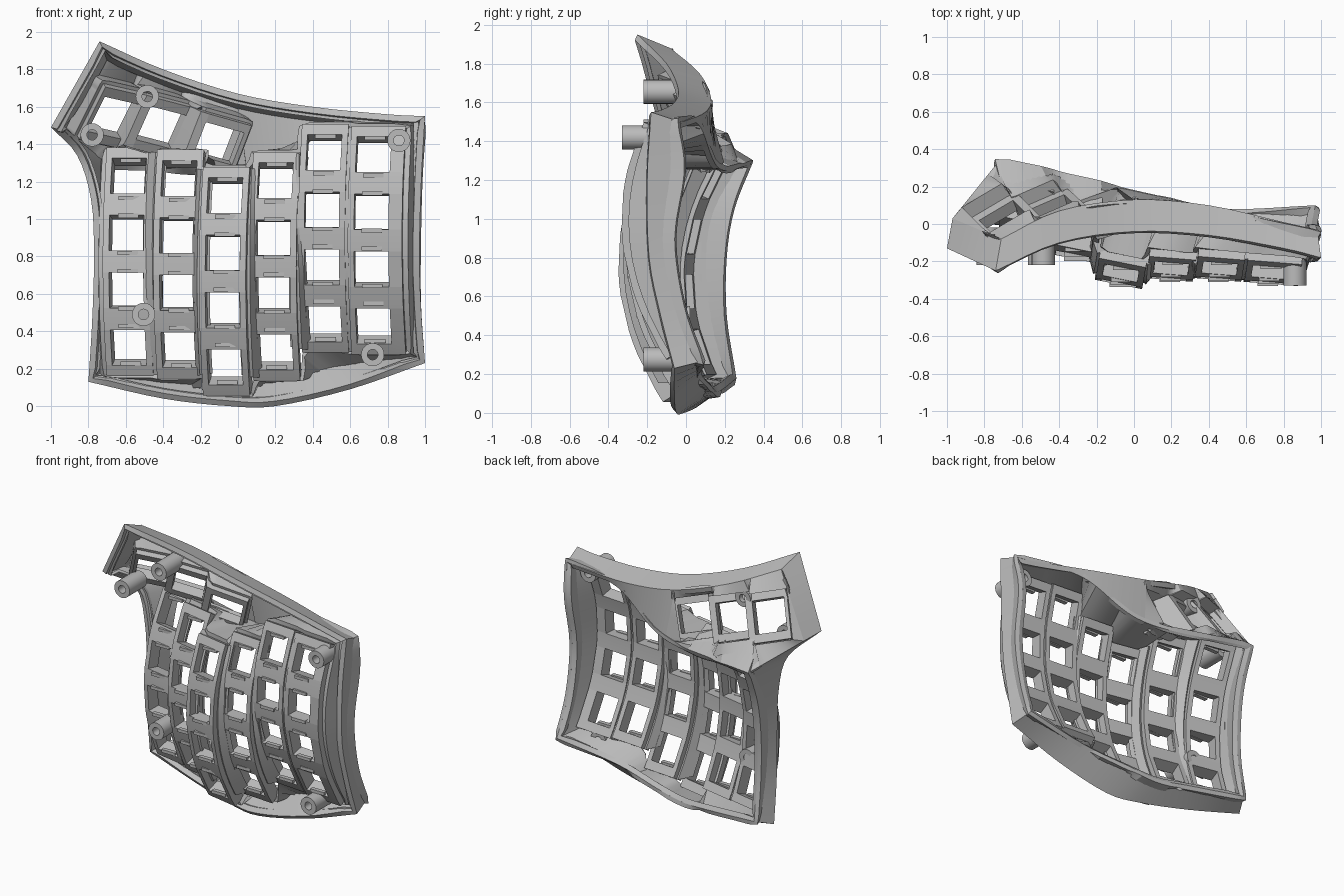
import bpy
import bmesh
from math import sin, cos, pi, radians
from mathutils import Vector

if "Cube" in bpy.data.objects:
    bpy.data.objects.remove(bpy.data.objects["Cube"])

grey = bpy.data.materials.new("case_grey")
grey.use_nodes = True
colour = (0.5, 0.5, 0.5, 1)
grey.diffuse_color = colour
grey.node_tree.nodes["Principled BSDF"].inputs["Base Color"].default_value = colour


def path(points, steps=4):
    """Smooth curve through the points, with the given steps per span."""
    p = [Vector(v) for v in points]
    p = [p[0] * 2 - p[1]] + p + [p[-1] * 2 - p[-2]]
    out = []
    for a, b, c, d in zip(p, p[1:], p[2:], p[3:]):
        for s in range(steps):
            t = s / steps
            out.append(0.5 * (2 * b + (c - a) * t + (2 * a - 5 * b + 4 * c - d) * t * t
                              + (3 * b - a - 3 * c + d) * t ** 3))
    return out + [p[-2]]


def resample(points, n):
    """Spread n points evenly by length along a polyline."""
    lengths = [(b - a).length for a, b in zip(points, points[1:])]
    out, k, passed = [], 0, 0.0
    for i in range(n):
        want = sum(lengths) * i / (n - 1)
        while k < len(lengths) - 1 and passed + lengths[k] < want:
            passed += lengths[k]
            k += 1
        out.append(points[k].lerp(points[k + 1], min(1, (want - passed) / lengths[k])))
    return out


def join(*chains):
    """Chain the paths, dropping the shared end points."""
    return [p for chain in chains for p in chain[:-1]]


def sheet(name, rows, thick=0.0, closed=False, skip=None, offset=-1, angle=30):
    """Skin rows of points, leave out skipped cells and thicken."""
    bm = bmesh.new()
    grid = [[bm.verts.new(p) for p in row] for row in rows]
    n = len(rows[0])
    for j, (a, b) in enumerate(zip(grid, grid[1:])):
        for i in range(n if closed else n - 1):
            if skip and skip(j, i):
                continue
            k = (i + 1) % n
            bm.faces.new((a[i], a[k], b[k], b[i]))
    bmesh.ops.remove_doubles(bm, verts=bm.verts, dist=0.0005)
    if not thick:
        bmesh.ops.recalc_face_normals(bm, faces=bm.faces)
    return finish(name, bm, thick, offset, angle)


def finish(name, bm, thick=0.0, offset=-1, angle=30):
    mesh = bpy.data.meshes.new(name)
    bm.to_mesh(mesh)
    bm.free()
    mesh.materials.append(grey)
    obj = bpy.data.objects.new(name, mesh)
    bpy.context.collection.objects.link(obj)
    bpy.ops.object.select_all(action='DESELECT')
    obj.select_set(True)
    bpy.context.view_layer.objects.active = obj
    if thick:
        mod = obj.modifiers.new("thickness", 'SOLIDIFY')
        mod.thickness = thick
        mod.offset = offset
        bpy.ops.object.modifier_apply(modifier=mod.name)
    bpy.ops.object.shade_smooth_by_angle(angle=radians(angle))
    return obj


# Outline of the open rim, clockwise from the lower left corner
rim_left = path([(-.8, .13, .13), (-.78, .07, .45), (-.77, .05, .8), (-.785, .05, 1.1),
                 (-.86, .05, 1.34), (-1, -.13, 1.49)])
rim_end = path([(-1, -.13, 1.49), (-.74, -.25, 1.95)])
rim_top = path([(-.74, -.25, 1.95), (-.4, -.1, 1.8), (0, -.04, 1.67), (.4, -.06, 1.6),
                (.8, -.13, 1.56), (1, -.18, 1.55)])
rim_right = path([(1, -.18, 1.55), (.98, -.2, 1.2), (.97, -.19, .8), (.98, -.13, .5), (1, -.06, .23)])
rim_bottom = path([(1, -.06, .23), (.6, -.06, .09), (.2, -.05, 0), (-.05, -.01, 0),
                   (-.4, .07, .04), (-.8, .13, .13)])
rim = join(rim_left, rim_end, rim_top, rim_right, rim_bottom)

# Raised edge of the wall
peak, end_low, end_top = (-.72, .34, 1.28), (-.97, .03, 1.47), (-.71, -.08, 1.88)
up_left = path([(-.73, .26, .18), (-.72, .21, .5), (-.72, .21, .8), (-.72, .25, 1.05), peak])
up_neck = path([peak, end_low])
up_end = path([end_low, end_top])
up_top = path([end_top, (-.4, .07, 1.75), (0, .13, 1.62), (.4, .1, 1.55), (.8, .01, 1.51), (.98, -.03, 1.5)])
up_right = path([(.98, -.03, 1.5), (.96, 0, 1.25), (.95, -.05, .9), (.95, 0, .55), (.97, .1, .27)])
up_bottom = path([(.97, .1, .27), (.5, .08, .2), (.15, .13, .14), (-.08, .16, .11),
                  (-.3, .2, .13), (-.73, .26, .18)])
upper = join(up_left, up_neck, up_end, up_top, up_right, up_bottom)
sheet("outer_wall", [rim, upper], 0.035, closed=True)


# Stepped ledge just inside the rim
def inset(loop, amount, depth):
    out = []
    for i, p in enumerate(loop):
        t = loop[(i + 1) % len(loop)] - loop[i - 1]
        out.append(p + Vector((t.z, 0, -t.x)).normalized() * amount + Vector((0, depth, 0)))
    return out


sheet("rim_ledge", [inset(rim, .03, .03), inset(rim, .055, .03)], 0.02, closed=True)

# Key columns: centre x, lowest z, middle depth, sideways slope, shift of the deepest point
COLUMNS = [(-.59, .18, -.03, .2, -.08), (-.32, .17, -.14, .2, .02), (-.075, .08, -.28, .2, .1),
           (.19, .16, -.255, .08, .1), (.45, .31, -.255, .08, .1), (.715, .3, -.275, .08, .1)]
PITCH, KEYS, HALF, HOLE, THICK = .295, 4, .125, .092, .09
LENGTH = PITCH * KEYS
OUTER = HALF + .04


def on_column(col, u, s, depth=0.0):
    """Point at sideways offset u and distance s up the column."""
    x, low, y, slope, shift = col
    mid = s - LENGTH / 2
    return Vector((x + u + .06 * mid * mid, y - slope * u + .47 * (mid - shift) ** 2 + depth, low + s))


stations = []
for k in range(KEYS):
    c = (k + .5) * PITCH
    stations += [k * PITCH, c - HOLE, c + HOLE]
stations.append(LENGTH)


def is_hole(j, i):
    return j % 3 == 1 and i == 1


clips = bmesh.new()
for number, col in enumerate(COLUMNS):
    across = (-HALF, -HOLE, HOLE, OUTER if col == COLUMNS[-1] else HALF)
    sheet(f"key_column_{number + 1}", [[on_column(col, u, s) for u in across] for s in stations],
          THICK, skip=is_hole, offset=0, angle=5)
    # Switch clips along the upper and lower side of each hole
    for k in range(KEYS):
        for side in (-1, 1):
            at = on_column(col, 0, (k + .5) * PITCH + side * (HOLE + .008), -.042)
            cube = bmesh.ops.create_cube(clips, size=1)["verts"]
            bmesh.ops.scale(clips, vec=(.11, .03, .022), verts=cube)
            bmesh.ops.translate(clips, vec=at, verts=cube)
finish("switch_clips", clips)

# Webs between neighbouring columns
for a, b in zip(COLUMNS, COLUMNS[1:]):
    low, high = max(a[1], b[1]), min(a[1], b[1]) + LENGTH
    heights = [low + (high - low) * i / 12 for i in range(13)]
    sheet("column_web", [[on_column(a, HALF - .015, z - a[1]), on_column(b, .015 - HALF, z - b[1])]
                         for z in heights], .07, offset=0)

# Skirt from the wall edge down to the key field
first, last = COLUMNS[0], COLUMNS[-1]
corner = path([peak, (.05, .17, 1.26), (.5, .07, 1.48), (.98, -.03, 1.5)], 8)
field_left = [on_column(first, -HALF, LENGTH * i / 12) for i in range(13)]
field_right = [on_column(last, OUTER, LENGTH * (1 - i / 12)) for i in range(13)]
field_top = [on_column(c, u, LENGTH) for c in COLUMNS for u in (-HALF, HALF)] + field_right[:1]
field_bottom = field_right[-1:] + [on_column(c, u, 0) for c in reversed(COLUMNS) for u in (HALF, -HALF)]
N = 34
sheet("inner_skirt",
      [join(*[resample(s, N) for s in (up_left, corner, up_right, up_bottom)]),
       join(*[resample(s, N) for s in (field_left, field_top, field_right, field_bottom)])],
      0.03, closed=True)

# Deck strip between the upper wall edge and the key opening
sheet("upper_deck", [resample(up_top[8:], N), resample(corner[8:], N)], 0.03)

# Thumb keys: three tilted frames in saw-tooth steps; middle, half length, half height
THUMB = [((-.68, 0, 1.56), (.11, .065, -.025), (.07, -.07, .14)),
         ((-.42, .05, 1.505), (.115, .05, -.03), (.06, -.055, .135)),
         ((-.11, .03, 1.415), (.125, .045, -.035), (.05, -.035, .13))]
ribs = []
for key in THUMB:
    middle, along, arm = map(Vector, key)
    ribs += [(middle + along * t, arm) for t in (-1, -.82, .82, 1)]
sheet("thumb_keys", [[c + a * w for w in (-1, -.66, .66, 1)] for c, a in ribs], .07,
      skip=lambda j, i: j % 4 == 1 and i == 1, offset=0, angle=5)

# Deck around the thumb keys, with the walls of the pocket
low_edge = [c - a for c, a in ribs]
top_edge = [c + a for c, a in ribs]
pocket_sides = ([low_edge[0], top_edge[0]], top_edge, [top_edge[-1], low_edge[-1]], low_edge[::-1])
floor = join(*[resample(s, N) for s in pocket_sides])
mouth = [p + Vector((-.06, .085, .045)) for p in floor]
deck_sides = (up_end, up_top[:9], [up_top[8], corner[8]], corner[8::-1] + up_neck[1:])
sheet("thumb_deck", [join(*[resample(s, N) for s in deck_sides]), mouth, floor], 0.02, closed=True)

# Hollow screw posts: x, z, front depth, back depth
for x, z, front, back in ((-.78, 1.45, -.22, -.02), (-.485, 1.655, -.22, .04), (.86, 1.42, -.33, -.1),
                          (-.505, .49, -.22, .02), (.72, .275, -.22, -.02)):
    rings = [[Vector((x + r * cos(a), y, z + r * sin(a))) for a in [2 * pi * i / 24 for i in range(24)]]
             for r, y in ((.062, front), (.062, back), (.028, back), (.028, front), (.062, front))]
    sheet("screw_post", rings, closed=True)
